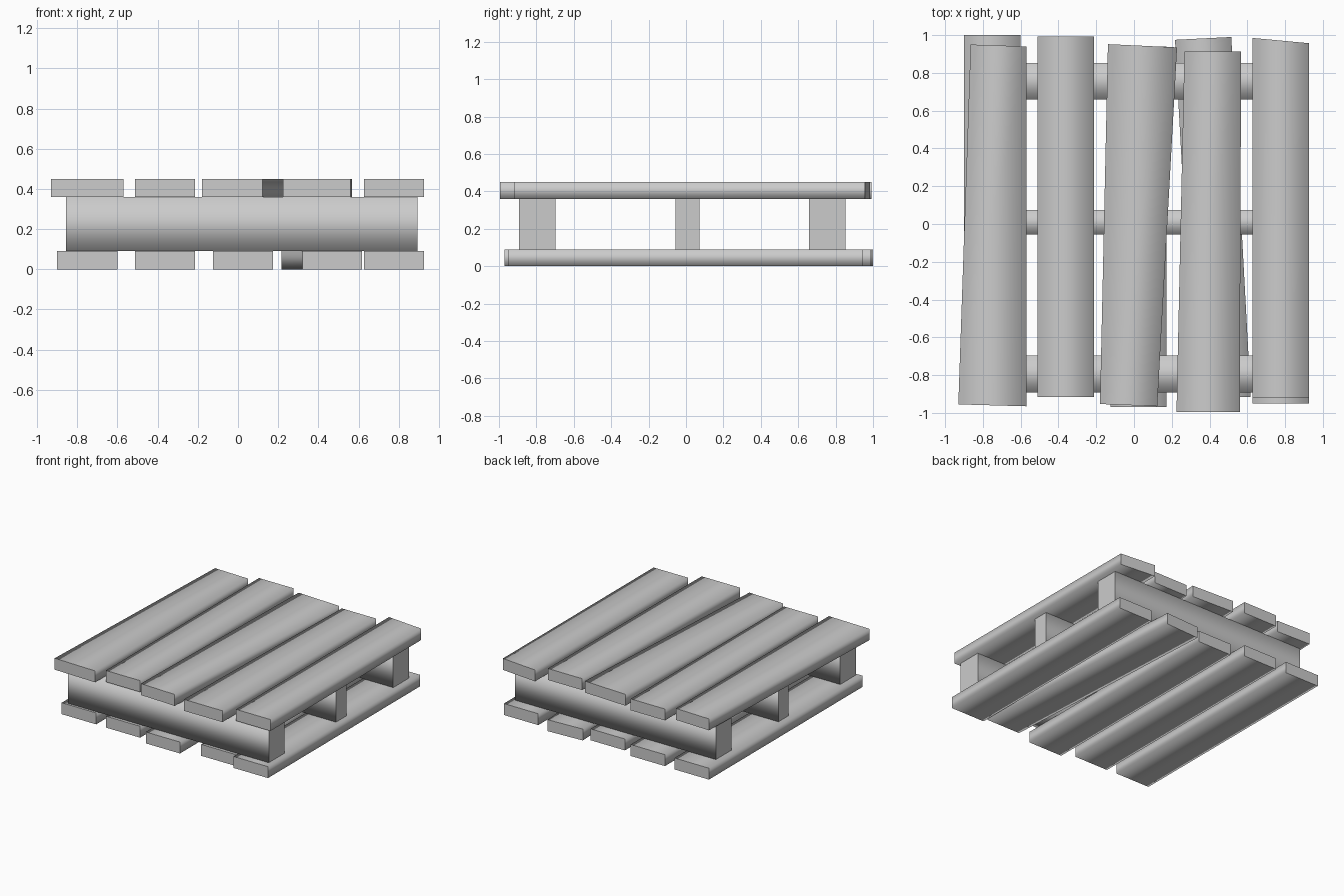
import bpy, bmesh

if "Cube" in bpy.data.objects:
    bpy.data.objects.remove(bpy.data.objects["Cube"])


def slab(name, corners, z0, z1, cap_axis):
    """Extrude a four-cornered outline; long sides shade smoothly, end caps stay crisp."""
    bm = bmesh.new()
    base = bm.faces.new([bm.verts.new((x, y, z0)) for x, y in corners])
    ext = bmesh.ops.extrude_face_region(bm, geom=[base], use_keep_orig=True)
    for v in ext["geom"]:
        if isinstance(v, bmesh.types.BMVert):
            v.co.z = z1
    bmesh.ops.recalc_face_normals(bm, faces=bm.faces[:])
    for f in bm.faces:
        f.smooth = True
    for f in bm.faces:
        if abs(f.normal[cap_axis]) > 0.8:
            for e in f.edges:
                e.smooth = False
    mesh = bpy.data.meshes.new(name)
    bm.to_mesh(mesh)
    bm.free()
    obj = bpy.data.objects.new(name, mesh)
    bpy.context.collection.objects.link(obj)
    return obj


def rect(x0, x1, y0, y1):
    return [(x0, y0), (x1, y0), (x1, y1), (x0, y1)]


# Deck boards, some of them skewed
top = [
    [(-0.93, -0.955), (-0.57, -0.965), (-0.57, 0.94), (-0.865, 0.95)],
    rect(-0.512, -0.213, -0.915, 0.993),
    [(-0.18, -0.953), (0.123, -0.965), (0.228, 0.935), (-0.138, 0.952)],
    [(0.225, -0.995), (0.56, -0.995), (0.567, 0.912), (0.267, 0.912)],
    [(0.627, -0.92), (0.927, -0.92), (0.927, 0.957), (0.627, 0.985)],
]
for i, c in enumerate(top):
    slab(f"top_board_{i + 1}", c, 0.36, 0.45, 1)

# Bottom boards
bottom = [
    rect(-0.90, -0.60, -0.91, 1.0),
    rect(-0.512, -0.213, -0.915, 0.993),
    rect(-0.125, 0.173, -0.97, 0.94),
    [(0.32, -0.915), (0.618, -0.915), (0.515, 0.99), (0.217, 0.975)],
    rect(0.627, 0.927, -0.95, 0.945),
]
for i, c in enumerate(bottom):
    slab(f"bottom_board_{i + 1}", c, 0.0, 0.09, 1)

# Cross beams between the two decks
for name, y0, y1 in (("front", -0.892, -0.697), ("middle", -0.055, 0.073), ("back", 0.658, 0.852)):
    slab(f"{name}_beam", rect(-0.857, 0.893, y0, y1), 0.09, 0.36, 0)
